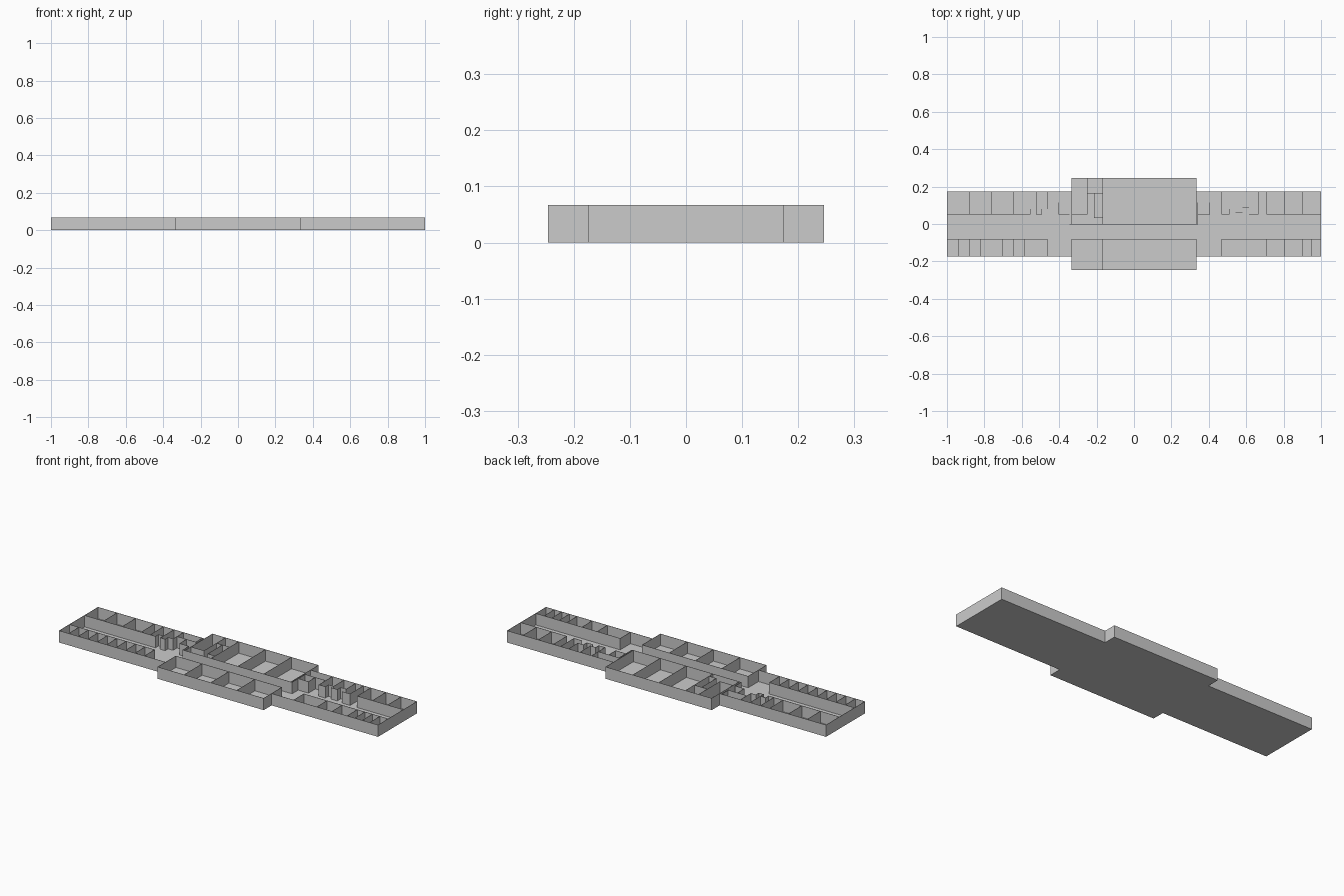
import bpy

cube = bpy.data.objects.get("Cube")
if cube:
    bpy.data.objects.remove(cube, do_unlink=True)

H, T = 0.067, 0.002                       # wall height and thickness
WING, CORE, CX = 0.175, 0.246, 0.333      # half depths, core half width
NORTH, MID, SOUTH = 0.053, -0.002, -0.082  # corridor wall lines

grey = bpy.data.materials.new("plaster grey")
grey.use_nodes = True
grey.diffuse_color = (0.6, 0.6, 0.6, 1)
grey.node_tree.nodes["Principled BSDF"].inputs["Base Color"].default_value = (0.6, 0.6, 0.6, 1)


def boxes(name, items):
    """One object from a list of (x0, x1, y0, y1, z0, z1) boxes."""
    verts, faces = [], []
    for x0, x1, y0, y1, z0, z1 in items:
        b = len(verts)
        verts += [(x, y, z) for z in (z0, z1) for x, y in ((x0, y0), (x1, y0), (x1, y1), (x0, y1))]
        faces += [[b + i for i in f] for f in ((3, 2, 1, 0), (4, 5, 6, 7), (0, 1, 5, 4),
                                               (1, 2, 6, 5), (2, 3, 7, 6), (3, 0, 4, 7))]
    me = bpy.data.meshes.new(name)
    me.from_pydata(verts, [], faces)
    me.materials.append(grey)
    ob = bpy.data.objects.new(name, me)
    bpy.context.collection.objects.link(ob)


def path(*pts):
    """Thin walls along an axis-aligned polyline."""
    h = T / 2
    return [(min(a[0], b[0]) - h, max(a[0], b[0]) + h,
             min(a[1], b[1]) - h, max(a[1], b[1]) + h, 0, H) for a, b in zip(pts, pts[1:])]


def cross(xs, y0, y1):
    """Parallel partition walls at each x."""
    return [w for x in xs for w in path((x, y0), (x, y1))]


# Floor slabs
boxes("core_floor", [(-CX, CX, -CORE, CORE, 0, T)])
boxes("wing_floors", [(-1, -CX, -WING, WING, 0, T), (CX, 1, -WING, WING, 0, T)])

# Outer walls, both sides alike
e, w, c, k = 1 - T / 2, WING - T / 2, CORE - T / 2, CX - T / 2
outer = []
for s in (-1, 1):
    outer += path((s * k, -w), (s * e, -w), (s * e, w), (s * k, w))
    outer += path((-k, s * c), (k, s * c))
    outer += path((s * k, c), (s * k, MID)) + path((s * k, -c), (s * k, SOUTH))
boxes("outer_walls", outer)

# Corridor walls
boxes("corridor_walls",
      path((-1 + T, NORTH), (-0.59, NORTH)) + path((0.71, NORTH), (1 - T, NORTH))
      + path((-1 + T, SOUTH), (-0.465, SOUTH)) + path((0.47, SOUTH), (1 - T, SOUTH))
      + path((-k, SOUTH), (k, SOUTH)) + path((-0.345, MID), (0.34, MID)))

# Room partitions
boxes("south_wing_partitions",
      cross([-0.94 + 0.0594 * i for i in range(9)], -w, SOUTH)
      + cross([0.47, 0.615, 0.71, 0.805, 0.853, 0.9, 0.947], -w, SOUTH))
boxes("core_partitions", cross([-0.167, 0, 0.163], -c, SOUTH) + cross([-0.167, 0, 0.163], MID, c))
boxes("north_wing_partitions",
      cross([-0.88, -0.763, -0.645], NORTH, w) + cross([0.665, 0.71, 0.805, 0.9], NORTH, w))

# Stepped room fronts beside the stairs
boxes("left_stepped_rooms",
      path((-0.588, w), (-0.588, NORTH), (-0.555, NORTH), (-0.555, 0.08), (-0.523, 0.08), (-0.523, w))
      + path((-0.523, 0.08), (-0.523, NORTH), (-0.494, NORTH), (-0.494, 0.08), (-0.463, 0.08), (-0.463, w))
      + path((-0.463, 0.115), (-0.345, 0.115), (-0.345, w))
      + path((-0.403, 0.115), (-0.403, NORTH), (-0.345, NORTH), (-0.345, MID)))
boxes("right_stepped_rooms",
      path((0.34, MID), (0.34, 0.115), (0.47, 0.115), (0.47, w))
      + path((0.404, 0.115), (0.404, NORTH), (0.34, NORTH))
      + path((0.47, 0.115), (0.47, NORTH), (0.51, NORTH), (0.51, 0.08), (0.543, 0.08), (0.543, w))
      + path((0.543, 0.06), (0.58, 0.06), (0.58, 0.09), (0.615, 0.09), (0.615, w))
      + path((0.615, NORTH), (0.665, NORTH)))

# Service rooms in the core
boxes("core_service_rooms",
      path((-0.25, c), (-0.25, 0.165), (-0.167, 0.165))
      + path((-k, NORTH), (-0.25, NORTH), (-0.25, 0.165))
      + path((-0.213, 0.165), (-0.213, 0.033), (-0.167, 0.033)))
